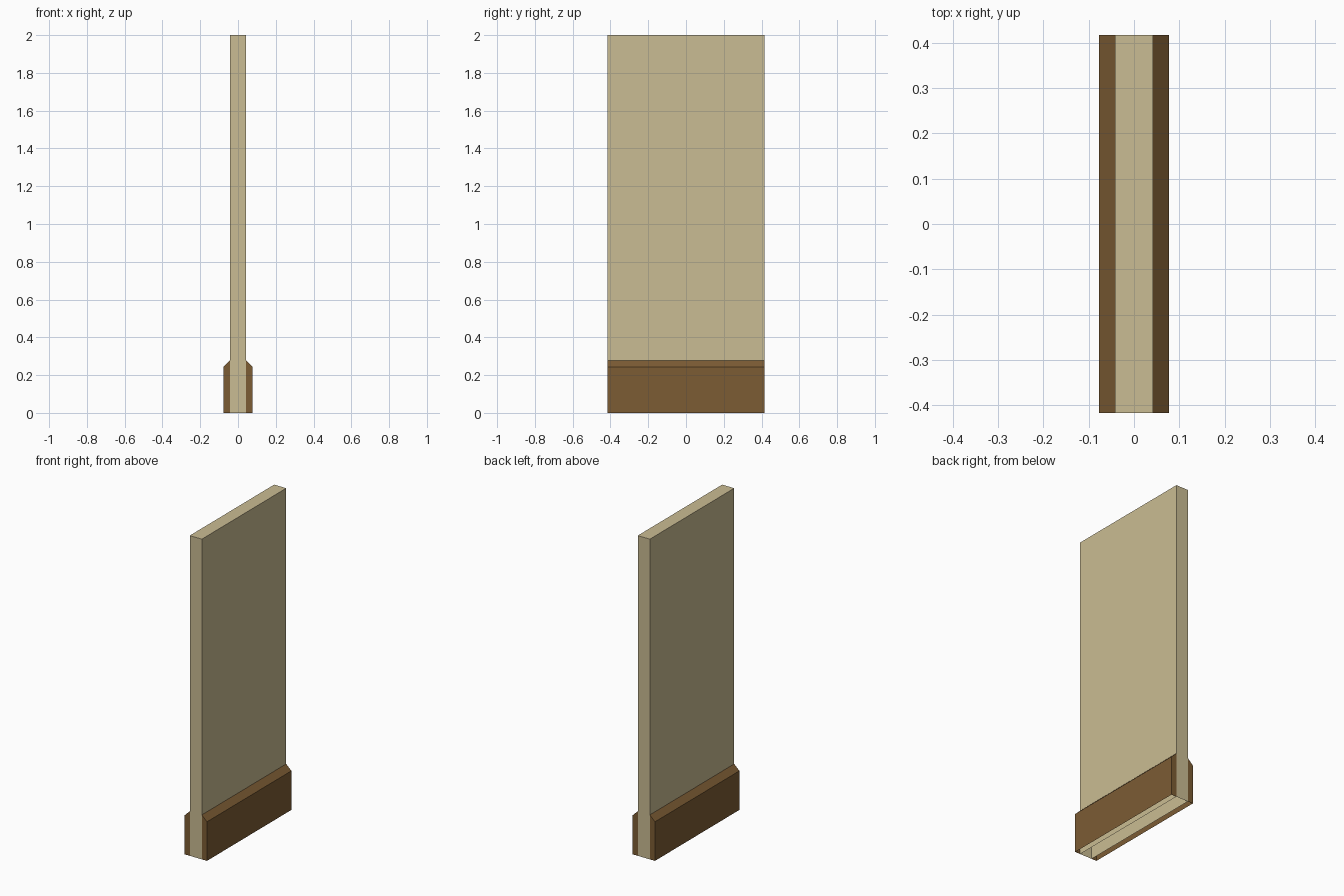
import bpy, bmesh

if "Cube" in bpy.data.objects:
    bpy.data.objects.remove(bpy.data.objects["Cube"])


def srgb(r, g, b):
    lin = lambda c: c / 12.92 if c <= 0.04045 else ((c + 0.055) / 1.055) ** 2.4
    return tuple(lin(v / 255) for v in (r, g, b)) + (1.0,)


def material(name, rgb):
    mat = bpy.data.materials.new(name)
    mat.diffuse_color = srgb(*rgb)
    mat.use_nodes = True
    mat.node_tree.nodes["Principled BSDF"].inputs["Base Color"].default_value = mat.diffuse_color
    return mat


HALF_Y = 0.4165   # half length of the wall
HALF_X = 0.0417   # half thickness of the wall
OUTER_X = 0.077   # outer face of the skirting


def extrude_profile(name, profile, closed, mat, flip=False):
    """Sweep an (x, z) profile along y with end caps; open profiles leave the last side off."""
    bm = bmesh.new()
    a = [bm.verts.new((x, -HALF_Y, z)) for x, z in profile]
    b = [bm.verts.new((x, HALF_Y, z)) for x, z in profile]
    n = len(profile)
    bm.faces.new(a)
    bm.faces.new(b[::-1])
    for i in range(n if closed else n - 1):
        j = (i + 1) % n
        bm.faces.new((a[j], a[i], b[i], b[j]))
    if flip:
        bmesh.ops.reverse_faces(bm, faces=bm.faces[:])
    me = bpy.data.meshes.new(name)
    bm.to_mesh(me)
    bm.free()
    me.materials.append(mat)
    ob = bpy.data.objects.new(name, me)
    bpy.context.collection.objects.link(ob)
    return ob


cream = material("cream_plaster", (202, 188, 147))
brown = material("brown_wood", (124, 92, 52))

# Wall panel: hollow shell, open underneath
extrude_profile("wall_panel",
                [(HALF_X, 0), (HALF_X, 2), (-HALF_X, 2), (-HALF_X, 0)],
                False, cream)

# Chamfered skirting boards on both sides, open underneath and against the wall
for side, label in ((1, "right"), (-1, "left")):
    extrude_profile("skirting_" + label,
                    [(side * OUTER_X, 0), (side * OUTER_X, 0.244),
                     (side * HALF_X, 0.278), (side * HALF_X, 0)][:4],
                    False, brown, flip=side < 0)

# Remove the hidden back faces of the skirting so the wall shows inside
for label in ("right", "left"):
    me = bpy.data.objects["skirting_" + label].data
    bm = bmesh.new()
    bm.from_mesh(me)
    backs = [f for f in bm.faces
             if all(abs(abs(v.co.x) - HALF_X) < 1e-4 for v in f.verts)]
    bmesh.ops.delete(bm, geom=backs, context='FACES')
    bm.to_mesh(me)
    bm.free()
